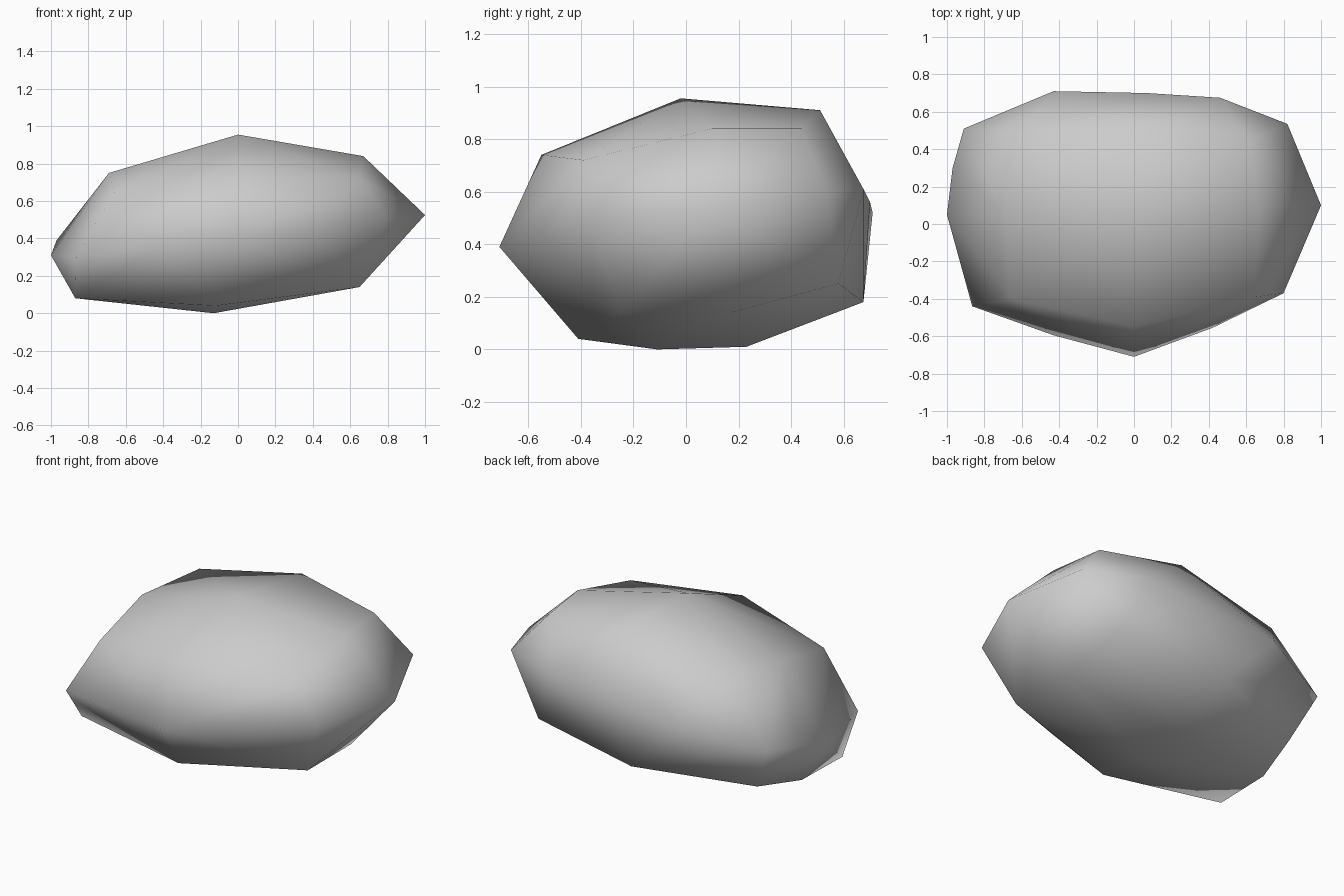
import bpy, bmesh

# Control points of the boulder, grouped by height band
bottom = [(-0.13, -0.11, 0.0), (-0.13, 0.23, 0.01), (-0.12, -0.41, 0.04),
          (-0.87, -0.28, 0.08), (-0.86, 0.1, 0.08), (-0.78, 0.42, 0.14),
          (0.65, -0.25, 0.14), (0.65, 0.17, 0.14), (0.6, 0.58, 0.25),
          (-0.1, 0.675, 0.18)]
middle = [(-1.0, 0.05, 0.31), (-0.97, 0.3, 0.39), (-0.91, 0.51, 0.43),
          (-0.43, 0.71, 0.52), (0.07, 0.7, 0.56), (0.46, 0.675, 0.61),
          (0.82, 0.535, 0.6), (1.0, 0.1, 0.525), (0.8, -0.37, 0.5),
          (0.42, -0.555, 0.45), (0.0, -0.71, 0.39), (-0.43, -0.595, 0.35),
          (-0.865, -0.44, 0.3)]
top = [(0.0, -0.02, 0.955), (0.08, 0.51, 0.91), (0.67, 0.1, 0.84),
       (0.62, 0.44, 0.84), (0.65, -0.39, 0.72), (0.0, -0.55, 0.74),
       (-0.66, -0.4, 0.65), (-0.69, 0.05, 0.75), (-0.6, 0.48, 0.77)]

# Faceted hull wrapped round the points
bm = bmesh.new()
for p in bottom + middle + top:
    bm.verts.new(p)
hull = bmesh.ops.convex_hull(bm, input=bm.verts[:])
bmesh.ops.delete(bm, geom=[v for v in bm.verts if not v.link_faces], context='VERTS')
bmesh.ops.recalc_face_normals(bm, faces=bm.faces[:])

# Smooth-shaded low-poly stone
for f in bm.faces:
    f.smooth = True
mesh = bpy.data.meshes.new("boulder")
bm.to_mesh(mesh)
bm.free()
bpy.context.collection.objects.link(bpy.data.objects.new("boulder", mesh))
